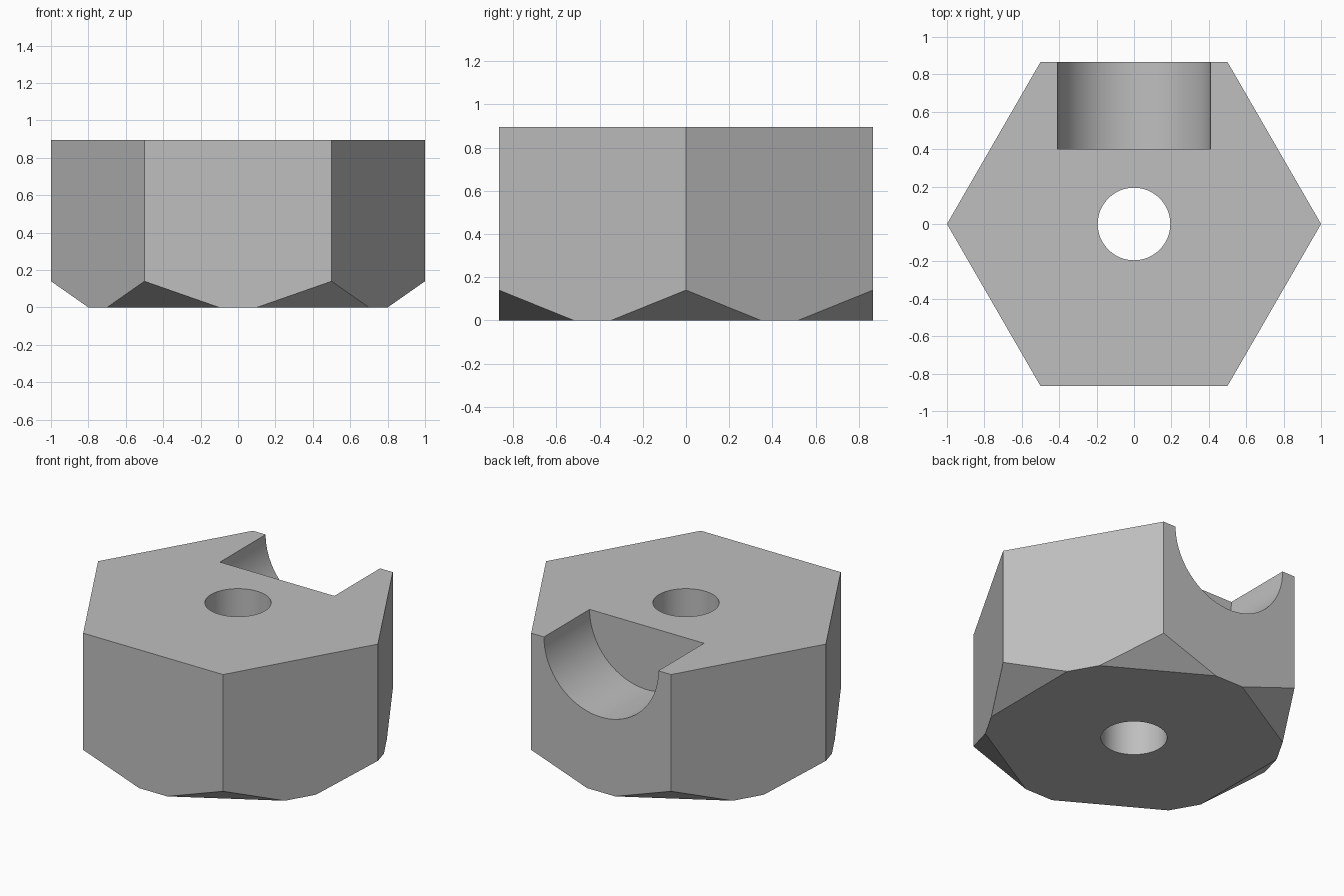
import bpy, bmesh
from math import radians, sqrt, pi
from mathutils import Matrix, Vector

HEIGHT = 0.894
HOLE_R = 0.194
GROOVE_R = 0.409
GROOVE_START = 0.4

cube = bpy.data.objects.get("Cube")
if cube:
    bpy.data.objects.remove(cube)

steel = bpy.data.materials.new("grey_steel")
steel.use_nodes = True
colour = (0.52, 0.52, 0.52, 1)
steel.diffuse_color = colour
steel.node_tree.nodes["Principled BSDF"].inputs["Base Color"].default_value = colour


def prism(name, sides, radius, depth, matrix):
    bm = bmesh.new()
    bmesh.ops.create_cone(bm, cap_ends=True, segments=sides, radius1=radius,
                          radius2=radius, depth=depth, matrix=matrix)
    mesh = bpy.data.meshes.new(name)
    bm.to_mesh(mesh)
    bm.free()
    mesh.materials.append(steel)
    obj = bpy.data.objects.new(name, mesh)
    bpy.context.collection.objects.link(obj)
    return obj


# Hexagonal block with two corners on the x axis
block = prism("hex_block", 6, 1, HEIGHT,
              Matrix.Translation((0, 0, HEIGHT / 2)) @ Matrix.Rotation(pi / 6, 4, "Z"))
bm = bmesh.new()
bm.from_mesh(block.data)
if max(v.co.x for v in bm.verts) < 0.99:
    bmesh.ops.rotate(bm, verts=bm.verts, matrix=Matrix.Rotation(pi / 6, 3, "Z"))

# Slanted flat cut across each lower corner
for i in range(6):
    turn = Matrix.Rotation(i * pi / 3, 3, "Z")
    cut = bmesh.ops.bisect_plane(
        bm, geom=bm.verts[:] + bm.edges[:] + bm.faces[:], dist=1e-5,
        plane_co=turn @ Vector((0.8, 0, 0)),
        plane_no=turn @ Vector((0.14, 0, -0.2)), clear_outer=True)
    rim = [e for e in cut["geom_cut"] if isinstance(e, bmesh.types.BMEdge)]
    bmesh.ops.holes_fill(bm, edges=rim, sides=0)
bmesh.ops.recalc_face_normals(bm, faces=bm.faces)
bm.to_mesh(block.data)
bm.free()

# Centre bore and half-round groove open to the back and top
bore = prism("bore_cutter", 64, HOLE_R, 3, Matrix.Identity(4))
groove = prism("groove_cutter", 96, GROOVE_R, 1,
               Matrix.Translation((0, GROOVE_START + 0.5, HEIGHT))
               @ Matrix.Rotation(pi / 2, 4, "X") @ Matrix.Rotation(pi / 96, 4, "Z"))

bpy.ops.object.select_all(action="DESELECT")
block.select_set(True)
bpy.context.view_layer.objects.active = block
for cutter in (bore, groove):
    cutter.hide_render = True
    mod = block.modifiers.new(cutter.name, "BOOLEAN")
    mod.operation = "DIFFERENCE"
    mod.solver = "EXACT"
    mod.object = cutter
    bpy.ops.object.modifier_apply(modifier=mod.name)
    bpy.data.objects.remove(cutter)

bpy.ops.object.shade_smooth_by_angle(angle=radians(20))
